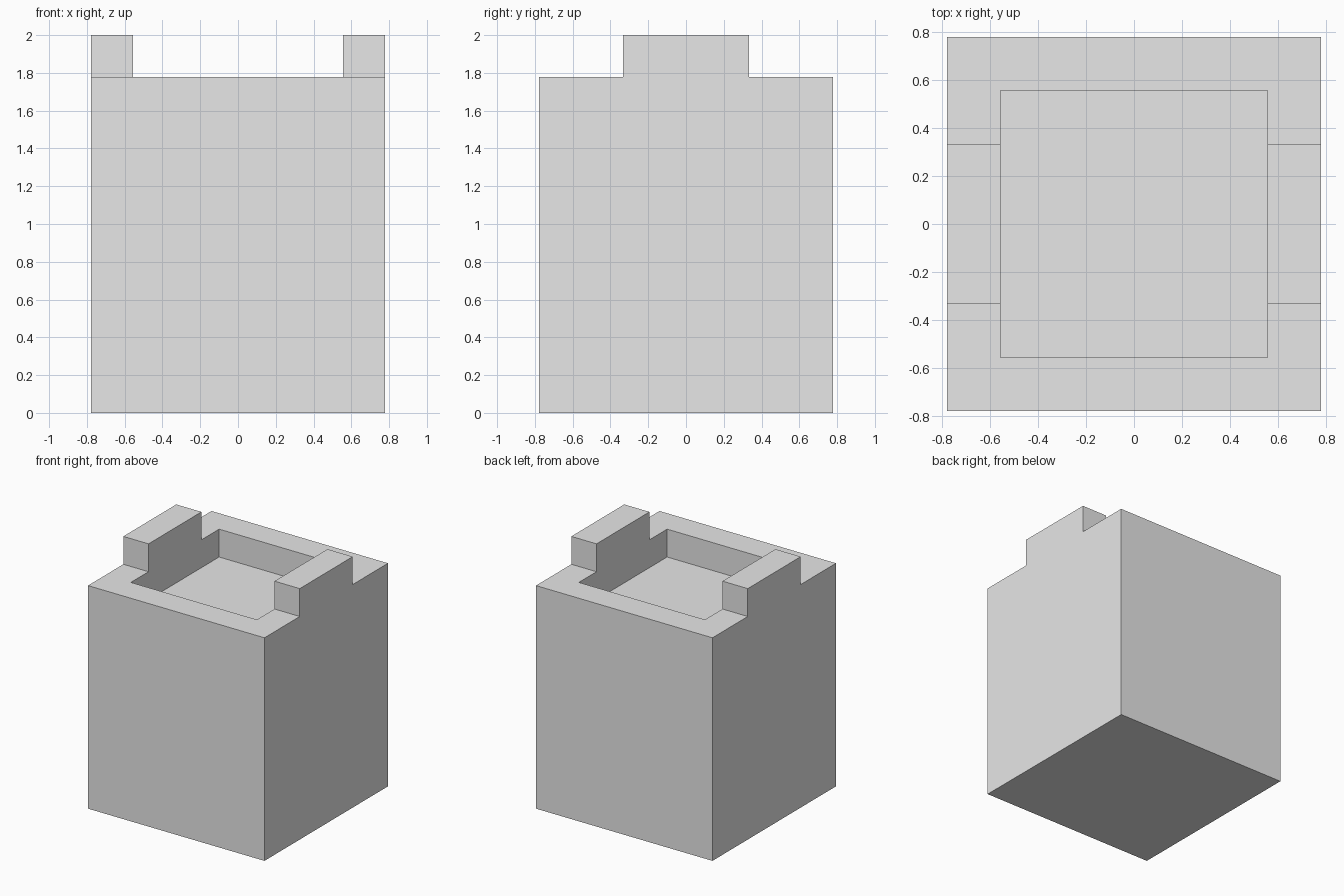
import bpy

cube = bpy.data.objects.get("Cube")
if cube:
    bpy.data.objects.remove(cube, do_unlink=True)

U = 2 / 9                    # grid step: the block is 7 x 7 x 9 steps
HALF, HOLE, TAB = 3.5 * U, 2.5 * U, 1.5 * U
RIM, TOP, FLOOR = 8 * U, 9 * U, 7 * U

grey = bpy.data.materials.new("light_grey")
grey.use_nodes = True
colour = (0.8, 0.8, 0.8, 1)
grey.diffuse_color = colour
grey.node_tree.nodes["Principled BSDF"].inputs["Base Color"].default_value = colour


def box(name, low, high):
    """Axis-aligned box between two corners."""
    bpy.ops.mesh.primitive_cube_add(size=1)
    ob = bpy.context.object
    ob.name = ob.data.name = name
    for v in ob.data.vertices:
        v.co = [b if c > 0 else a for c, a, b in zip(v.co, low, high)]
    ob.data.materials.append(grey)
    return ob


def boolean(target, other, operation):
    mod = target.modifiers.new(other.name, "BOOLEAN")
    mod.operation, mod.object, mod.solver = operation, other, "EXACT"
    bpy.context.view_layer.objects.active = target
    bpy.ops.object.modifier_apply(modifier=mod.name)
    bpy.data.objects.remove(other, do_unlink=True)


# Full-height block
block = box("block", (-HALF, -HALF, 0), (HALF, HALF, TOP))

# Front and back steps leave a raised tab on each side
for name, low, high in (("front_step", -1, -TAB), ("back_step", TAB, 1)):
    boolean(block, box(name, (-1, low, RIM), (1, high, TOP + U)), "DIFFERENCE")

# Square recess in the top, between the tabs
boolean(block, box("recess", (-HOLE, -HOLE, FLOOR), (HOLE, HOLE, TOP + U)), "DIFFERENCE")
